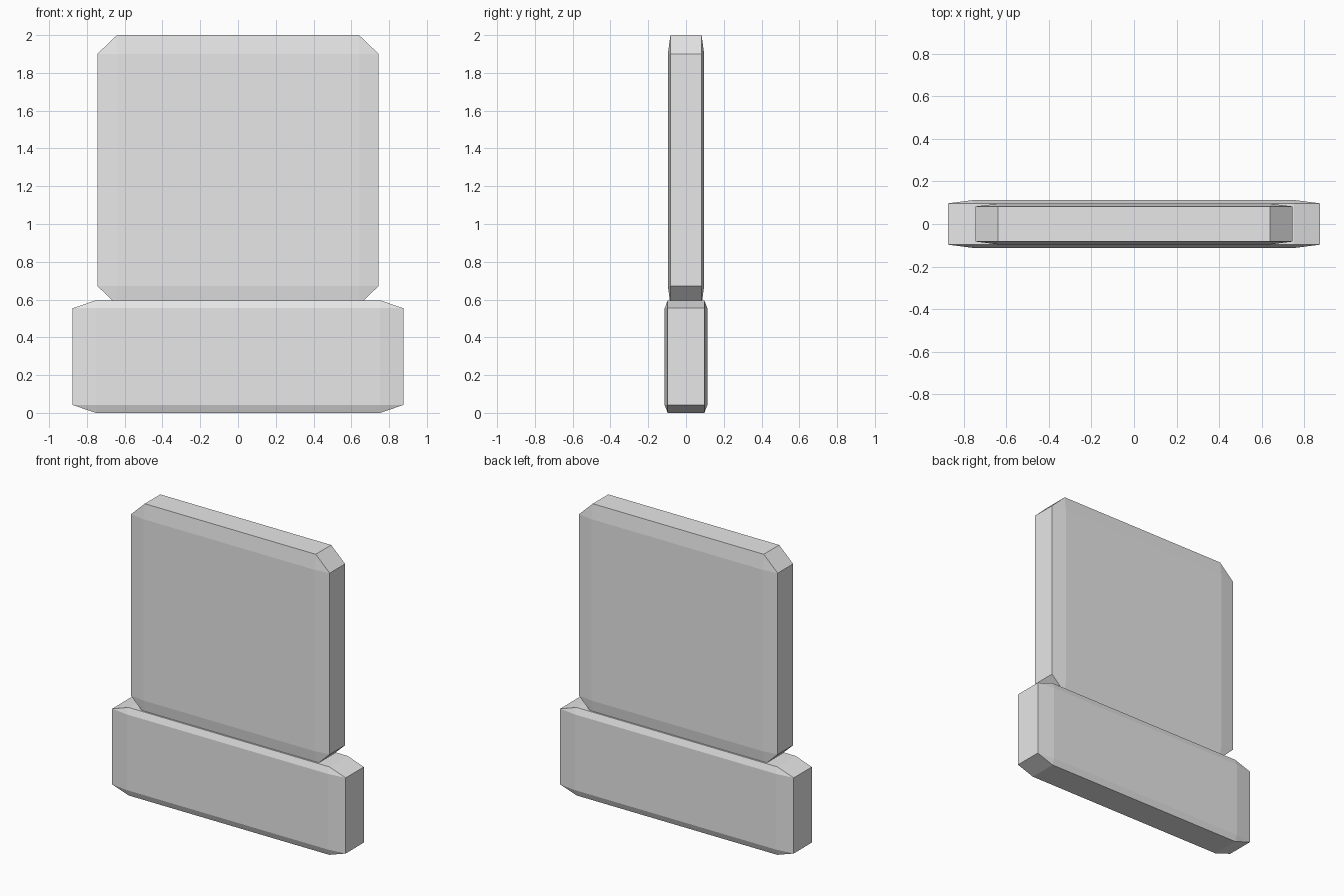
import bpy

cube = bpy.data.objects.get("Cube")
if cube:
    bpy.data.objects.remove(cube, do_unlink=True)

# One plain stone grey for the whole model
stone = bpy.data.materials.new("stone_grey")
stone.use_nodes = True
colour = (0.8, 0.8, 0.8, 1.0)
stone.diffuse_color = colour
stone.node_tree.nodes["Principled BSDF"].inputs["Base Color"].default_value = colour


def chamfered_block(name, half_size, bottom):
    """Cube with a single-step chamfer, stretched so the chamfer scales per axis."""
    bpy.ops.mesh.primitive_cube_add(size=2, location=(0, 0, bottom + half_size[2]))
    block = bpy.context.object
    block.name = name
    block.scale = half_size
    bevel = block.modifiers.new("chamfer", 'BEVEL')
    bevel.width = 0.14
    bevel.segments = 1
    bevel.limit_method = 'NONE'
    block.data.materials.append(stone)
    return block


# Wide plinth, with the upright slab sunk slightly into its top
chamfered_block("base_plinth", (0.875, 0.113, 0.298), 0)
chamfered_block("upright_slab", (0.745, 0.096, 0.714), 0.572)
